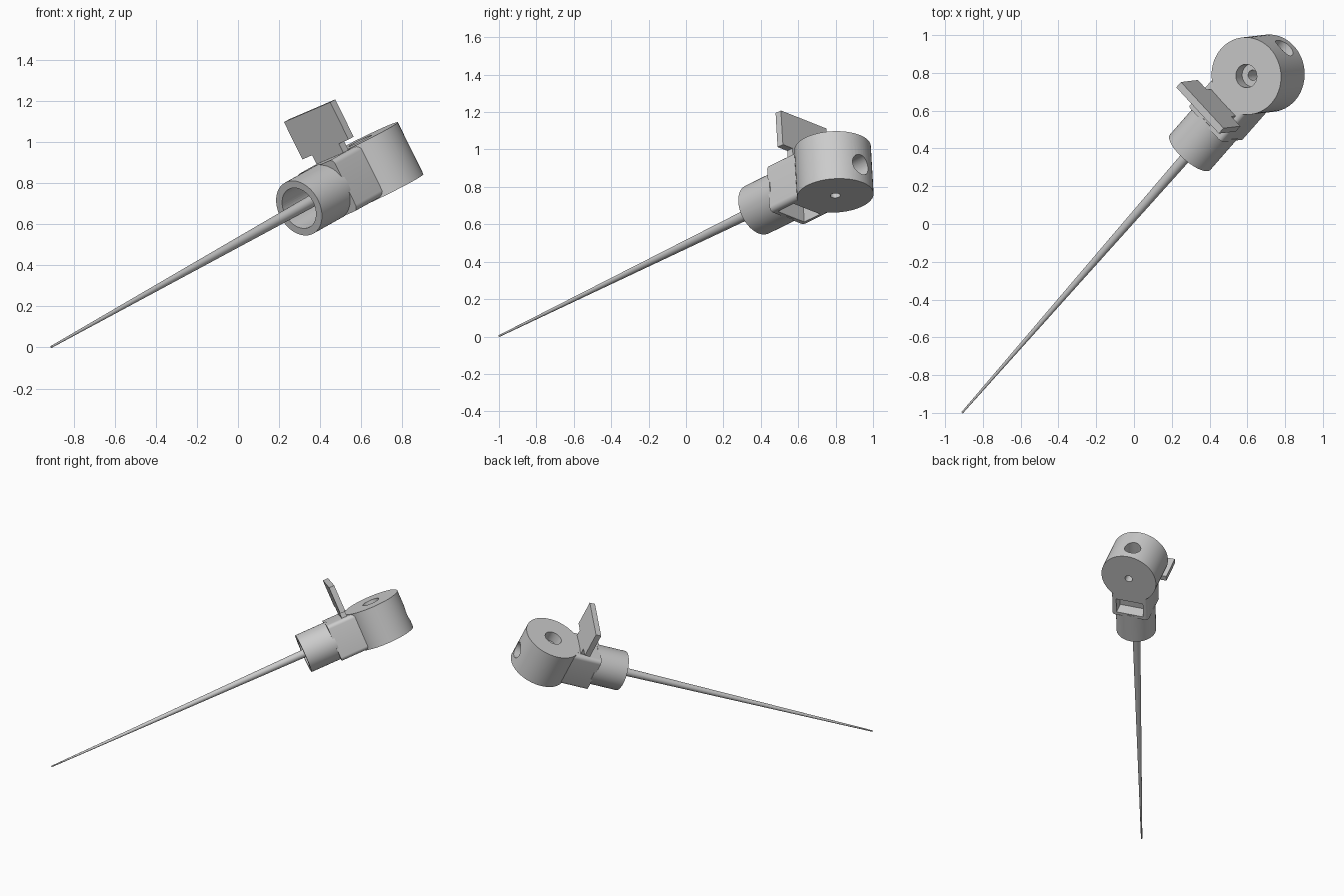
import bpy, bmesh, math
from mathutils import Vector, Matrix

if "Cube" in bpy.data.objects:
    bpy.data.objects.remove(bpy.data.objects["Cube"])

# Tilted local frame: x = across, y = along the spike, z = head axis; origin at head centre
centre = Vector((0.657, 0.791, 0.880))
along = Vector((0.618, 0.706, 0.346)).normalized()
up = Vector((-0.44, -0.05, 0.897))
up = (up - along * up.dot(along)).normalized()
across = along.cross(up)
FRAME = Matrix((across, along, up)).transposed().to_4x4()
FRAME.translation = centre


def finish(name, bm, smooth=True, cutter=False):
    bmesh.ops.recalc_face_normals(bm, faces=bm.faces)
    me = bpy.data.meshes.new(name)
    bm.to_mesh(me)
    bm.free()
    ob = bpy.data.objects.new(name, me)
    bpy.context.collection.objects.link(ob)
    ob.matrix_world = FRAME
    if cutter:
        ob.hide_render = True
        ob.display_type = 'WIRE'
    elif smooth:
        bpy.ops.object.select_all(action='DESELECT')
        ob.select_set(True)
        bpy.context.view_layer.objects.active = ob
        bpy.ops.object.shade_smooth_by_angle(angle=math.radians(30))
    return ob


def rod(name, axis, lo, hi, r1, r2=None, offset=(0, 0, 0), cutter=False):
    """Cylinder or cone along local 'Y' or 'Z' from lo (radius r1) to hi (radius r2)."""
    bm = bmesh.new()
    rot = Matrix.Rotation(-math.pi / 2, 4, 'X') if axis == 'Y' else Matrix()
    mid = Matrix.Translation((0, 0, (lo + hi) / 2))
    bmesh.ops.create_cone(bm, cap_ends=True, segments=64, radius1=r1,
                          radius2=r1 if r2 is None else r2, depth=hi - lo,
                          matrix=Matrix.Translation(offset) @ rot @ mid)
    return finish(name, bm, cutter=cutter)


def box(name, lo, hi, round_along=0, cutter=False):
    lo, hi = Vector(lo), Vector(hi)
    bm = bmesh.new()
    bmesh.ops.create_cube(bm, size=1, matrix=Matrix.Translation((lo + hi) / 2)
                          @ Matrix.Diagonal((*(hi - lo), 1)))
    if round_along:
        edges = [e for e in bm.edges
                 if abs(e.verts[0].co.y - e.verts[1].co.y) > 0.01]
        bmesh.ops.bevel(bm, geom=edges, offset=round_along, segments=6,
                        profile=0.5, affect='EDGES')
    return finish(name, bm, smooth=bool(round_along), cutter=cutter)


def cut(ob, *cutters):
    for c in cutters:
        m = ob.modifiers.new(c.name, 'BOOLEAN')
        m.operation = 'DIFFERENCE'
        m.solver = 'EXACT'
        m.object = c


# Long tapered spike
rod("spike", 'Y', -2.535, -0.30, 0.005, 0.032)

# Open collar around the spike
collar = rod("collar", 'Y', -0.582, -0.345, 0.142)
cut(collar, rod("collar_bore", 'Y', -0.70, -0.37, 0.105, cutter=True))

# Round head with stepped pivot hole and a blind hole at the back
head = rod("head", 'Z', -0.1415, 0.1415, 0.205)
cut(head,
    rod("pivot_counterbore", 'Z', 0.065, 0.25, 0.062, cutter=True),
    rod("pivot_bore", 'Z', -0.25, 0.10, 0.027, cutter=True),
    rod("back_bore", 'Y', 0.09, 0.30, 0.058, offset=(0, 0, -0.035), cutter=True))

# Rounded block joining collar and head, with a pocket underneath
block = box("neck_block", (-0.137, -0.36, -0.138), (0.137, -0.125, 0.138), round_along=0.028)
cut(block, box("block_pocket", (-0.10, -0.335, -0.25), (0.10, -0.215, -0.05), cutter=True))

# Upright thumb plate on a narrower stem: one T-shaped profile, extruded
outline = [(0.10, 0.10), (0.10, 0.187), (0.173, 0.187), (0.173, 0.39)]
outline += [(-x, z) for x, z in reversed(outline)]
bm = bmesh.new()
face = bm.faces.new([bm.verts.new((x, -0.24, z)) for x, z in outline])
ext = bmesh.ops.extrude_face_region(bm, geom=[face])
bmesh.ops.translate(bm, vec=(0, 0.04, 0),
                    verts=[v for v in ext["geom"] if isinstance(v, bmesh.types.BMVert)])
finish("thumb_plate", bm, smooth=False)
